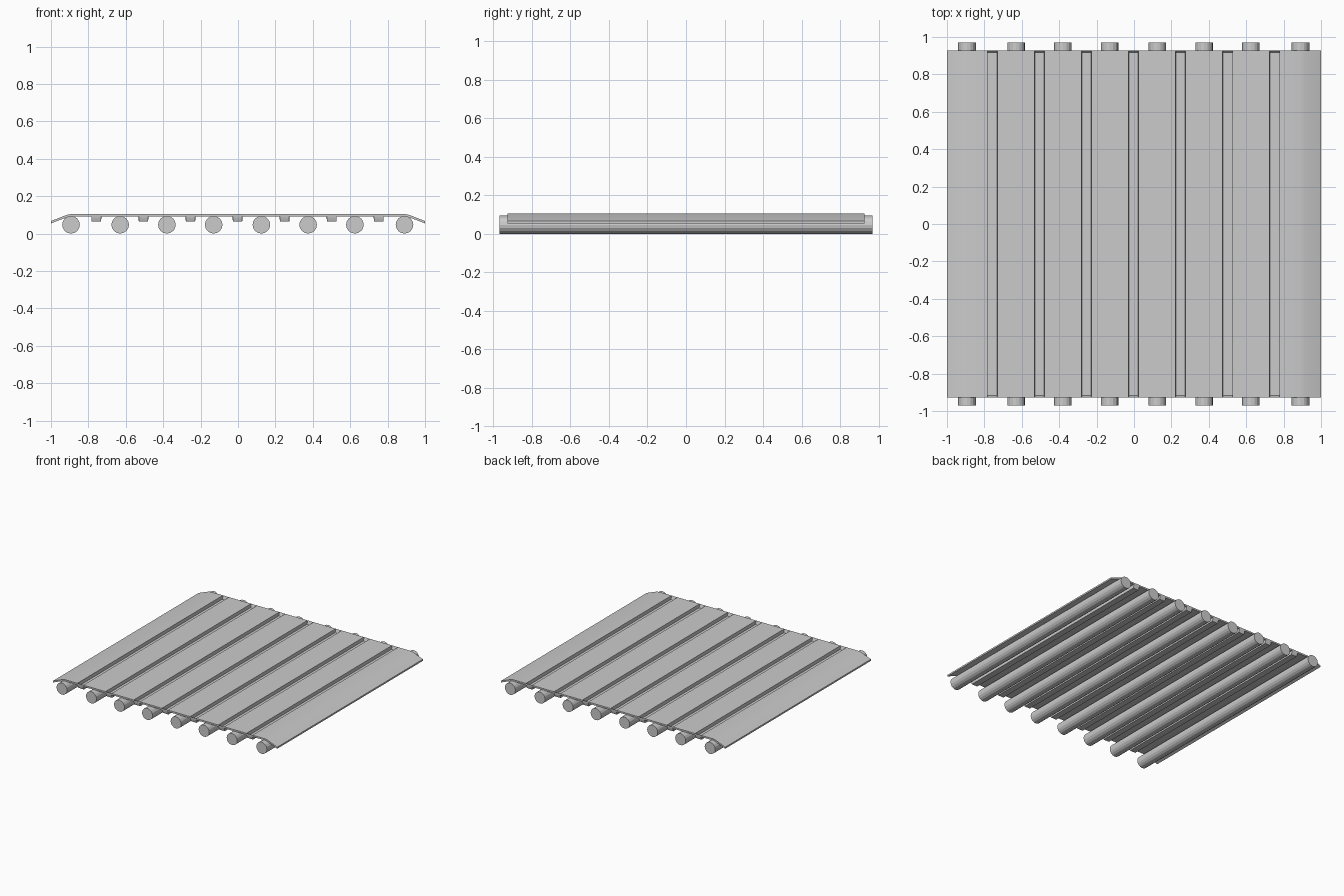
import bpy, bmesh, math

if "Cube" in bpy.data.objects:
    bpy.data.objects.remove(bpy.data.objects["Cube"])

# Rollers: low-poly cylinders lying along y
R, HALF = 0.047, 0.97
for i, x in enumerate((-0.893, -0.63, -0.38, -0.13, 0.125, 0.375, 0.625, 0.89)):
    bpy.ops.mesh.primitive_cylinder_add(vertices=16, radius=R, depth=2 * HALF,
                                        location=(x, 0, R),
                                        rotation=(math.pi / 2, 0, 0))
    bpy.context.object.name = f"roller_{i + 1}"

# Deck profile: (x, height, depth of pressed groove)
TOP, DROP, THICK = 0.105, 0.027, 0.013
profile = [(-1.0, 0.067, 0), (-0.915, 0.1, 0), (-0.89, TOP, 0)]
for i in range(7):
    c = -0.757 + i * 0.2515
    profile += [(c - 0.027, TOP, 0), (c - 0.025, TOP, DROP),
                (c + 0.025, TOP, DROP), (c + 0.027, TOP, 0)]
profile += [(0.89, TOP, 0), (0.915, 0.1, 0), (1.0, 0.067, 0)]

# Grooves rise back to the deck surface at the two ends
bm = bmesh.new()
rows = []
for y, dip in ((-0.928, 0), (-0.918, 1), (0.918, 1), (0.928, 0)):
    rows.append([bm.verts.new((x, y, z - d * dip)) for x, z, d in profile])
for a, b in zip(rows, rows[1:]):
    for i in range(len(profile) - 1):
        bm.faces.new((a[i], a[i + 1], b[i + 1], b[i]))

# Give the pressed sheet its thickness, straight down
top_faces = bm.faces[:]
res = bmesh.ops.extrude_face_region(bm, geom=top_faces, use_keep_orig=True)
new_verts = [g for g in res["geom"] if isinstance(g, bmesh.types.BMVert)]
bmesh.ops.translate(bm, verts=new_verts, vec=(0, 0, -THICK))
bmesh.ops.recalc_face_normals(bm, faces=bm.faces[:])

mesh = bpy.data.meshes.new("deck_sheet")
bm.to_mesh(mesh)
bm.free()
deck = bpy.data.objects.new("deck_sheet", mesh)
bpy.context.collection.objects.link(deck)
bpy.ops.object.select_all(action='DESELECT')
deck.select_set(True)
bpy.context.view_layer.objects.active = deck
bpy.ops.object.shade_smooth_by_angle(angle=math.radians(25))
